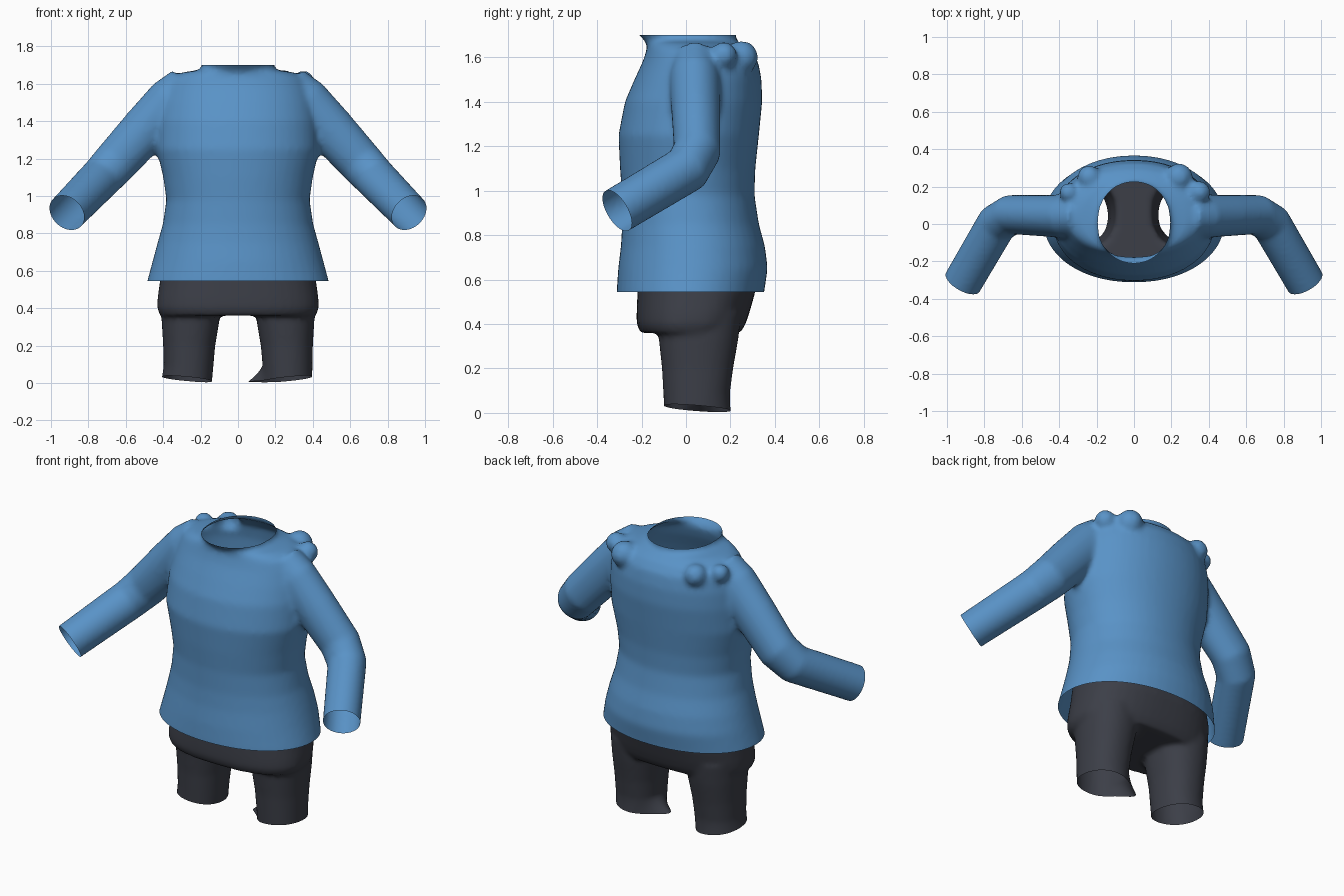
import bpy, bmesh, math
from mathutils import Vector

if "Cube" in bpy.data.objects:
    bpy.data.objects.remove(bpy.data.objects["Cube"])


def make_material(name, rgb):
    mat = bpy.data.materials.new(name)
    mat.use_nodes = True
    mat.diffuse_color = (*rgb, 1)
    bsdf = mat.node_tree.nodes["Principled BSDF"]
    bsdf.inputs["Base Color"].default_value = (*rgb, 1)
    bsdf.inputs["Roughness"].default_value = 0.7
    return mat


blue = make_material("blue knit", (0.10, 0.29, 0.57))
charcoal = make_material("charcoal cloth", (0.045, 0.049, 0.064))


def loft(bm, rings, n=48):
    """Closed skin over rings of (centre, axis_u, axis_v, power)."""
    loops = []
    for c, u, v, p in rings:
        loop = []
        for i in range(n):
            a = 2 * math.pi * i / n
            ca, sa = math.cos(a), math.sin(a)
            k = (abs(ca) ** p + abs(sa) ** p) ** (-1 / p)
            loop.append(bm.verts.new(c + u * ca * k + v * sa * k))
        loops.append(loop)
    for a, b in zip(loops, loops[1:]):
        for i in range(n):
            j = (i + 1) % n
            bm.faces.new((a[i], a[j], b[j], b[i]))
    bm.faces.new(loops[0][::-1])
    bm.faces.new(loops[-1])


def stack(bm, profile, power=2.0):
    """Horizontal rings from (z, x_min, x_max, y_min, y_max)."""
    loft(bm, [(Vector(((x0 + x1) / 2, (y0 + y1) / 2, z)),
               Vector(((x1 - x0) / 2, 0, 0)), Vector((0, (y1 - y0) / 2, 0)), power)
              for z, x0, x1, y0, y1 in profile])


def tube(bm, points, radii):
    """Round sleeve along a path; radii are (sideways, upward)."""
    rings = []
    for i, p in enumerate(points):
        d = Vector()
        if i:
            d += (p - points[i - 1]).normalized()
        if i < len(points) - 1:
            d += (points[i + 1] - p).normalized()
        d.normalize()
        side = Vector((0, 1, 0))
        side = (side - d * side.dot(d)).normalized()
        up = d.cross(side)
        rings.append((p, side * radii[i][0], up * radii[i][1], 2.0))
    loft(bm, rings)


def fuse(bm, name, mat, voxel, smooth):
    """Blend overlapping volumes into one smooth skin."""
    bmesh.ops.recalc_face_normals(bm, faces=bm.faces)
    mesh = bpy.data.meshes.new(name)
    bm.to_mesh(mesh)
    bm.free()
    obj = bpy.data.objects.new(name, mesh)
    bpy.context.collection.objects.link(obj)
    rm = obj.modifiers.new("blend", 'REMESH')
    rm.mode = 'VOXEL'
    rm.voxel_size = voxel
    sm = obj.modifiers.new("soften", 'SMOOTH')
    sm.factor = 0.5
    sm.iterations = smooth
    dg = bpy.context.evaluated_depsgraph_get()
    done = bpy.data.meshes.new_from_object(obj.evaluated_get(dg))
    obj.modifiers.clear()
    obj.data = done
    done.name = name
    done.materials.clear()
    done.materials.append(mat)
    return obj


def cut(bm, co, normal, region):
    """Open the skin with a plane, only among faces within the region."""
    faces = [f for f in bm.faces if region(f.calc_center_median())]
    geom = set(faces)
    for f in faces:
        geom.update(f.verts)
        geom.update(f.edges)
    bmesh.ops.bisect_plane(bm, geom=list(geom), dist=1e-5, plane_co=co,
                           plane_no=normal, clear_outer=True)


def finish(bm, obj):
    bm.to_mesh(obj.data)
    bm.free()
    for p in obj.data.polygons:
        p.use_smooth = True
        p.material_index = 0


# Sweater: torso, shoulder folds and bent sleeves
bm = bmesh.new()
torso = [(0.47, .50, -.312, .345), (0.545, .485, -.312, .352), (0.65, .457, -.305, .368),
         (0.75, .43, -.293, .355), (0.85, .402, -.287, .328), (0.98, .383, -.288, .308),
         (1.10, .40, -.297, .312), (1.25, .435, -.304, .328), (1.40, .43, -.275, .343),
         (1.50, .415, -.232, .34), (1.58, .395, -.195, .325), (1.63, .365, -.178, .29),
         (1.66, .30, -.175, .25), (1.675, .20, -.185, .222), (1.70, .19, -.212, .225),
         (1.76, .20, -.26, .23)]
stack(bm, [(z, -x, x, a, b) for z, x, a, b in torso], 2.1)
elbow = Vector((0.705, 0.05, 1.125))
wrist = Vector((0.915, -0.31, 0.91))
aim = (wrist - elbow).normalized()
path = [Vector((0.27, 0.04, 1.575)), Vector((0.36, 0.04, 1.50)), Vector((0.50, 0.045, 1.352)),
        elbow - Vector((0.05, 0, -0.055)), elbow + aim * 0.06, wrist + aim * 0.07]
radii = [(.105, .125), (.115, .135), (.11, .128), (.107, .12), (.107, .113), (.104, .104)]
for s in (1, -1):
    flip = Vector((s, 1, 1))
    tube(bm, [p * flip for p in path], radii)
    for x, y, z, r in ((.24, .25, 1.60, .075), (.35, .17, 1.61, .06)):
        ball = bmesh.ops.create_uvsphere(bm, u_segments=20, v_segments=12,
                                         radius=r if s > 0 else r * 0.85)
        bmesh.ops.translate(bm, verts=ball["verts"], vec=(x * s, y, z))
sweater = fuse(bm, "sweater", blue, 0.016, 6)

# Open the hem, collar and cuffs
bm = bmesh.new()
bm.from_mesh(sweater.data)
cut(bm, (0, 0, 0.545), (0, 0, -1), lambda c: c.z < 0.7)
cut(bm, (0, 0, 1.70), (0, 0, 1), lambda c: c.z > 1.6)
for s in (1, -1):
    flip = Vector((s, 1, 1))
    cut(bm, wrist * flip, aim * flip, lambda c: c.x * s > 0.65)
finish(bm, sweater)

# Trousers: hips and two short legs
bm = bmesh.new()
hips = [(0.92, .345, -.20, .25), (0.75, .385, -.21, .29), (0.545, .417, -.218, .312),
        (0.45, .43, -.222, .285), (0.40, .432, -.222, .268), (0.36, .415, -.205, .245)]
stack(bm, [(z, -x, x, a, b) for z, x, a, b in hips], 2.5)
leg = [(0.45, .09, .41, -.12, .25), (0.33, .10, .408, -.122, .235),
       (0.20, .122, .40, -.108, .212), (-0.06, .145, .395, -.094, .178)]
for s in (1, -1):
    stack(bm, [(z, min(a * s, b * s), max(a * s, b * s), c, d)
               for z, a, b, c, d in leg], 2.2)
trousers = fuse(bm, "trousers", charcoal, 0.014, 5)

# Open the waist and the slanted trouser cuffs
bm = bmesh.new()
bm.from_mesh(trousers.data)
cut(bm, (0, 0, 0.85), (0, 0, 1), lambda c: c.z > 0.7)
for s in (1, -1):
    cut(bm, (0.25 * s, 0.04, 0.02), (0.1 * s, -0.08, -1),
        lambda c: c.x * s > 0 and c.z < 0.2)
# Torn flare on the inside of the left cuff, small flick on the right one
for v in bm.verts:
    low = max(0.0, 1 - v.co.z / 0.1) ** 1.5
    if v.co.x > 0:
        v.co.x -= 0.11 * low * max(0.0, 1 - (v.co.x - 0.13) / 0.09) * \
            math.exp(-((v.co.y - 0.08) / 0.07) ** 2) if v.co.x < 0.22 else 0
    else:
        v.co.x -= 0.018 * low * max(0.0, (-v.co.x - 0.25) / 0.15)
    v.co.y += 0.015 * low * max(0.0, (v.co.y - 0.1) / 0.08)
finish(bm, trousers)
